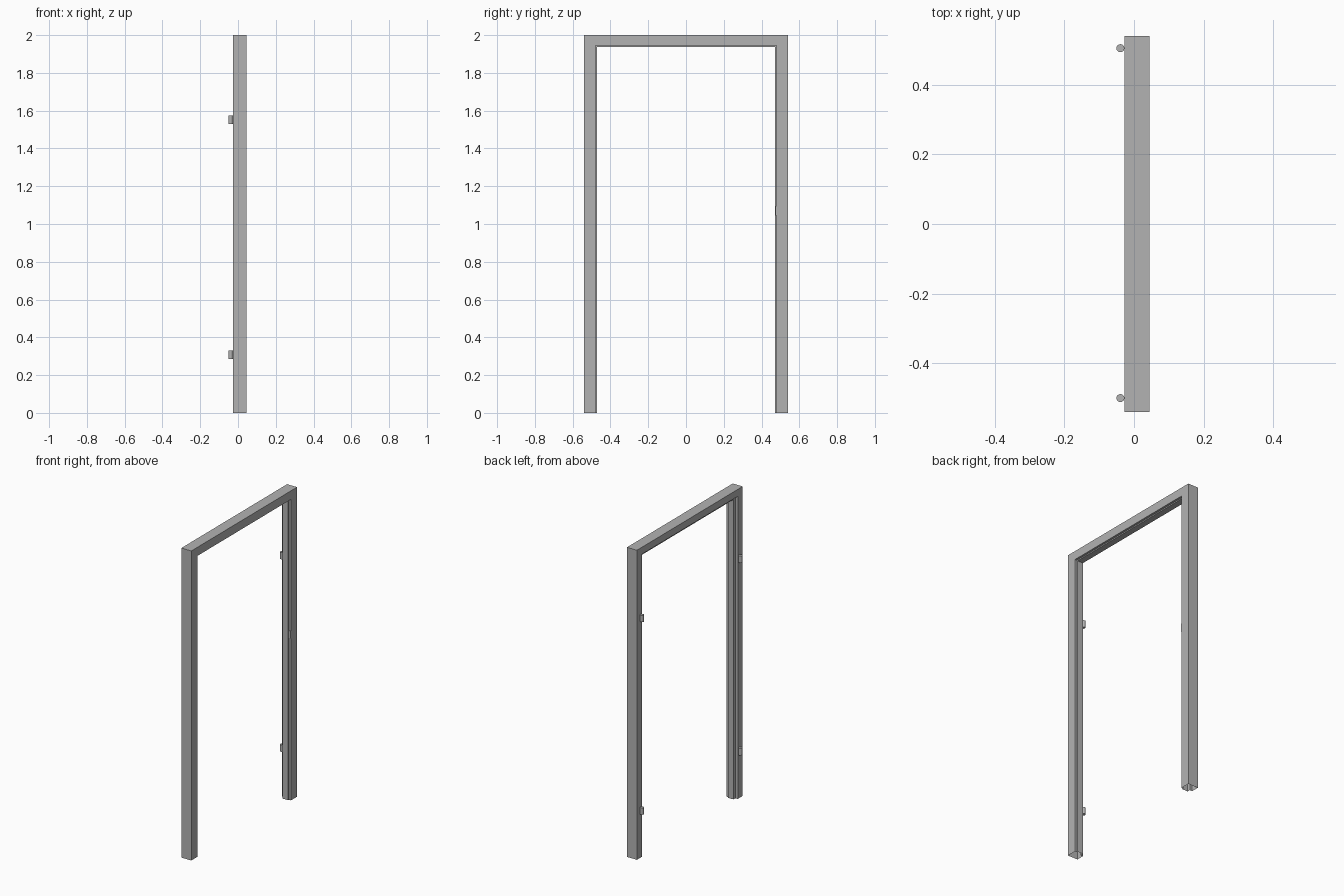
import bpy
import bmesh
from mathutils import Matrix

cube = bpy.data.objects.get("Cube")
if cube:
    bpy.data.objects.remove(cube, do_unlink=True)

HALF, TOP = 0.54, 2.0

grey = bpy.data.materials.new("frame_grey")
grey.use_nodes = True
colour = (0.45, 0.45, 0.45, 1)
grey.diffuse_color = colour
grey.node_tree.nodes["Principled BSDF"].inputs["Base Color"].default_value = colour


def add_object(name, bm):
    bmesh.ops.recalc_face_normals(bm, faces=bm.faces)
    mesh = bpy.data.meshes.new(name)
    bm.to_mesh(mesh)
    bm.free()
    mesh.materials.append(grey)
    obj = bpy.data.objects.new(name, mesh)
    bpy.context.collection.objects.link(obj)
    return obj


# Frame section: (depth along x, distance in from the outer edge),
# with a door rebate on one side and a shallow step on the other
section = [(-0.027, 0), (0.044, 0), (0.044, 0.062), (0.03, 0.062),
           (0.03, 0.07), (-0.01, 0.07), (-0.01, 0.05), (-0.027, 0.05)]


def ring(bm, side, at_floor):
    return [bm.verts.new((x, side * (HALF - w), 0 if at_floor else TOP - w * 0.9))
            for x, w in section]


def add_run(name, first, second):
    """Hollow folded length between two mitred or open ends."""
    bm = bmesh.new()
    a, b = ring(bm, *first), ring(bm, *second)
    for i in range(len(a)):
        j = (i + 1) % len(a)
        bm.faces.new((a[i], a[j], b[j], b[i]))
    return add_object(name, bm)


# Two jambs, open at the floor, and the head between their mitres
add_run("front_jamb", (-1, True), (-1, False))
add_run("head", (-1, False), (1, False))
add_run("back_jamb", (1, False), (1, True))

# Hinge barrels, two on each jamb
for side, label in ((-1, "front"), (1, "back")):
    for z, level in ((0.308, "lower"), (1.552, "upper")):
        bm = bmesh.new()
        bmesh.ops.create_cone(bm, cap_ends=True, segments=16, radius1=0.0115,
                              radius2=0.0115, depth=0.044,
                              matrix=Matrix.Translation((-0.039, 0.0025 + side * 0.502, z)))
        hinge = add_object(f"{label}_{level}_hinge", bm)
        bpy.ops.object.select_all(action="DESELECT")
        hinge.select_set(True)
        bpy.context.view_layer.objects.active = hinge
        bpy.ops.object.shade_smooth_by_angle()

# Small strike plate on the back jamb
bm = bmesh.new()
bmesh.ops.create_cube(bm, size=1, matrix=Matrix.Translation((0.037, 0.477, 1.07))
                      @ Matrix.Diagonal((0.014, 0.004, 0.05, 1)))
add_object("strike_plate", bm)
